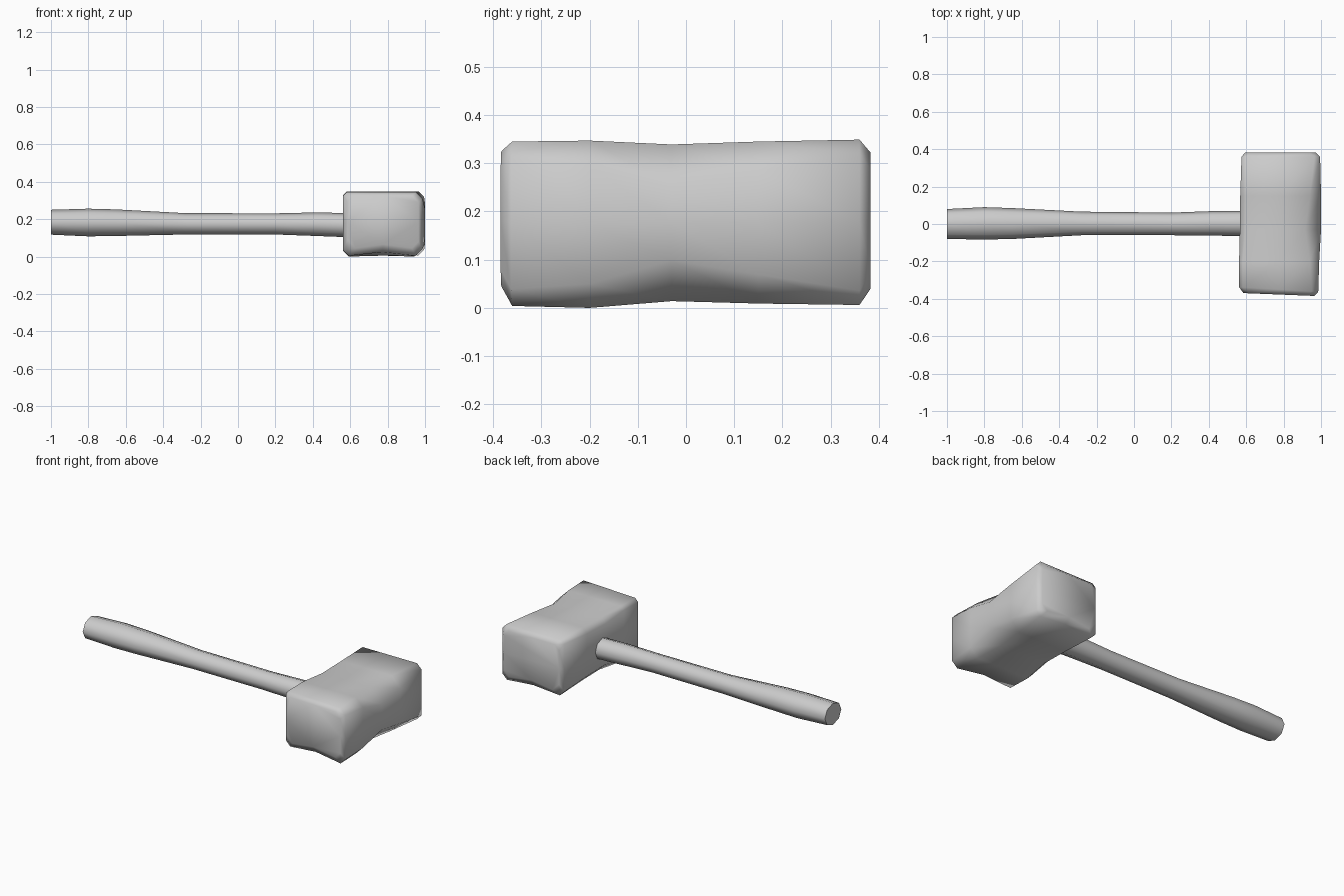
import bpy, bmesh
from math import sin, cos, pi, radians

if "Cube" in bpy.data.objects:
    bpy.data.objects.remove(bpy.data.objects["Cube"])


def loft(name, rings, angle):
    """Skin a list of equal-length point rings and cap both ends."""
    bm = bmesh.new()
    loops = [[bm.verts.new(p) for p in ring] for ring in rings]
    n = len(loops[0])
    for a, b in zip(loops, loops[1:]):
        for i in range(n):
            j = (i + 1) % n
            bm.faces.new((a[i], a[j], b[j], b[i]))
    bm.faces.new(loops[0])
    bm.faces.new(loops[-1])
    bmesh.ops.recalc_face_normals(bm, faces=bm.faces)
    mesh = bpy.data.meshes.new(name)
    bm.to_mesh(mesh)
    bm.free()
    obj = bpy.data.objects.new(name, mesh)
    bpy.context.collection.objects.link(obj)
    bpy.ops.object.select_all(action='DESELECT')
    obj.select_set(True)
    bpy.context.view_layer.objects.active = obj
    bpy.ops.object.shade_smooth_by_angle(angle=radians(angle))
    return obj


def head_ring(y, skew, x0, x1, z0, z1, outer, inner, dent):
    """Chamfered rectangle; outer/inner are the +x and -x corner cuts."""
    xm, o, i = (x0 + x1) / 2, outer, inner
    pts = [(x0, z1 - i), (x0 + i, z1), (xm, z1), (x1 - o, z1),
           (x1, z1 - o), (x1, (z0 + z1) / 2), (x1, z0 + o), (x1 - o, z0),
           (xm, z0 + dent), (x0 + i * 1.5, z0), (x0, z0 + i * 1.5),
           (x0, (z0 + z1) / 2)]
    return [(x, y + skew * (x - xm), z) for x, z in pts]


# Mallet head: blocky ends, worn-down corners around the middle
head_stations = [
    (-0.377, -0.04, 0.585, 0.965, 0.045, 0.325, 0.035, 0.03, 0.02),
    (-0.350, -0.06, 0.562, 0.985, 0.004, 0.345, 0.035, 0.02, 0.02),
    (-0.200, 0, 0.562, 0.990, 0.000, 0.347, 0.050, 0.02, 0.005),
    (-0.030, 0, 0.566, 1.000, 0.014, 0.339, 0.085, 0.03, 0.0),
    (0.150, 0, 0.568, 1.000, 0.009, 0.345, 0.060, 0.03, 0.0),
    (0.360, 0, 0.575, 0.995, 0.006, 0.349, 0.030, 0.02, 0.015),
    (0.383, 0, 0.595, 0.970, 0.040, 0.322, 0.035, 0.03, 0.02),
]
loft("mallet_head", [head_ring(*s) for s in head_stations], 75)

# Handle: eight-sided, swelling toward the grip end
handle_stations = [  # x, y min, y max, z min, z max
    (-1.00, -0.080, 0.080, 0.117, 0.250),
    (-0.80, -0.083, 0.090, 0.108, 0.256),
    (-0.65, -0.080, 0.085, 0.110, 0.252),
    (-0.28, -0.060, 0.066, 0.118, 0.232),
    (0.20, -0.060, 0.061, 0.118, 0.231),
    (0.42, -0.062, 0.069, 0.110, 0.236),
    (0.60, -0.065, 0.071, 0.103, 0.232),
]
rings = []
for x, y0, y1, z0, z1 in handle_stations:
    rings.append([(x, (y0 + y1) / 2 + (y1 - y0) / 2 * cos(k * pi / 4),
                   (z0 + z1) / 2 + (z1 - z0) / 2 * sin(k * pi / 4))
                  for k in range(8)])
loft("handle", rings, 60)
